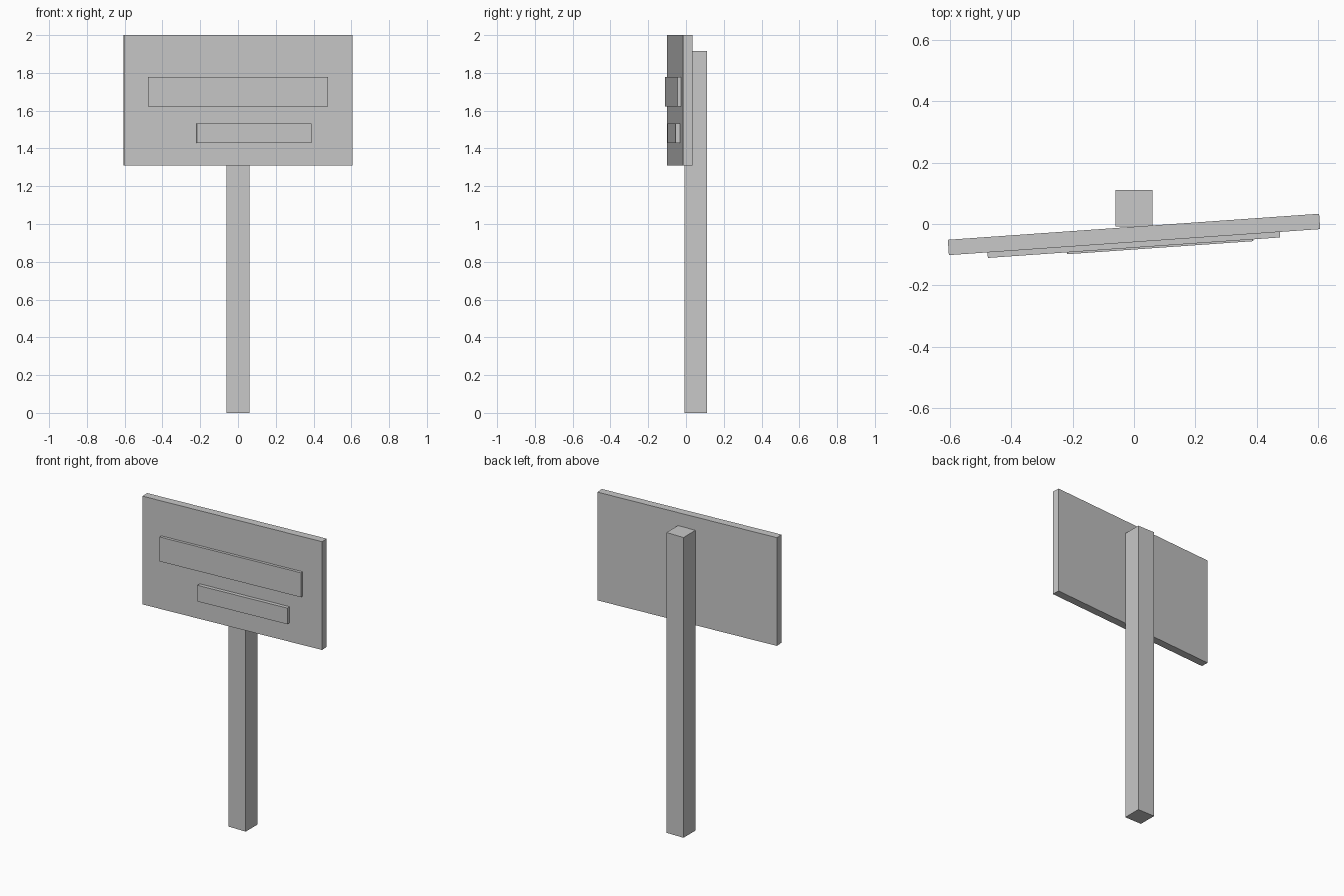
import bpy
from math import cos, sin, atan2
from mathutils import Matrix, Vector

cube = bpy.data.objects.get("Cube")
if cube:
    bpy.data.objects.remove(cube, do_unlink=True)

# One plain grey for the whole sign
grey = bpy.data.materials.new("plain_grey")
grey.use_nodes = True
colour = (0.58, 0.58, 0.58, 1.0)
grey.diffuse_color = colour
grey.node_tree.nodes["Principled BSDF"].inputs["Base Color"].default_value = colour


def box(name, low, high, frame=Matrix()):
    """Box between two corners, given in the coordinates of frame."""
    low, high = Vector(low), Vector(high)
    bpy.ops.mesh.primitive_cube_add(size=1)
    obj = bpy.context.object
    obj.name = name
    place = Matrix.Translation((low + high) / 2) @ Matrix.Diagonal((*(high - low), 1))
    obj.data.transform(frame @ place)
    obj.data.materials.append(grey)
    return obj


# Upright square post
box("post", (-0.06, -0.008, 0), (0.06, 0.111, 1.917))

# Board and its raised strips share a slight twist about the vertical
turn = atan2(0.085, 1.213)
board_frame = Matrix.Translation((0, -0.034, 0)) @ Matrix.Rotation(turn, 4, "Z")
half_width, half_depth = 0.606, 0.025
box("sign_board", (-half_width, -half_depth, 1.309), (half_width, half_depth, 2), board_frame)

# Raised strips: left end, right end, bottom, top, height above the board
strips = {
    "upper_strip": (-0.48, 0.474, 1.621, 1.777, 0.018),
    "lower_strip": (-0.222, 0.386, 1.43, 1.533, 0.024),
}
for name, (x0, x1, z0, z1, raised) in strips.items():
    box(name, (x0, -half_depth - raised, z0), (x1, -half_depth + 0.005, z1), board_frame)
